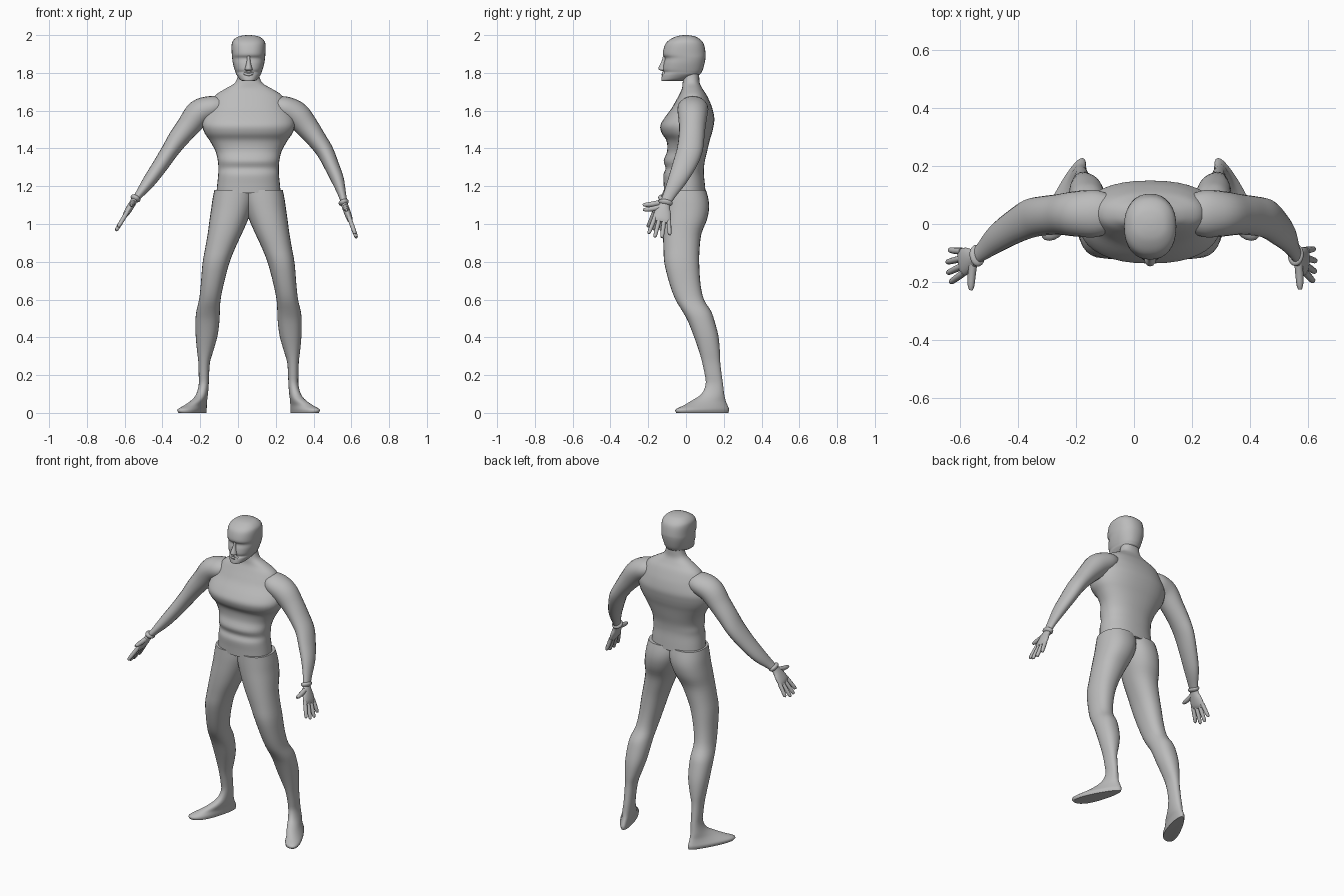
import bpy, bmesh, math
from mathutils import Vector

CX = 0.056  # centre line of the body
skin = bpy.data.materials.new("grey")
skin.diffuse_color = (0.5, 0.5, 0.5, 1)


def smooth_rows(rows, steps):
    """Catmull-Rom resampling of a list of number rows."""
    out = []
    for i in range(len(rows) - 1):
        a, b, c, d = (rows[max(i - 1, 0)], rows[i], rows[i + 1],
                      rows[min(i + 2, len(rows) - 1)])
        for s in range(steps):
            t = s / steps
            out.append([q + 0.5 * t * (r - p + t * (2 * p - 5 * q + 4 * r - w
                        + t * (3 * (q - r) + w - p)))
                        for p, q, r, w in zip(a, b, c, d)])
    return out + [list(rows[-1])]


def skin_rings(name, rings):
    """Bridge rings of points into a capped, smooth surface."""
    bm = bmesh.new()
    loops = [[bm.verts.new(p) for p in ring] for ring in rings]
    n = len(loops[0])
    for a, b in zip(loops, loops[1:]):
        for i in range(n):
            j = (i + 1) % n
            bm.faces.new((a[i], a[j], b[j], b[i]))
    bm.faces.new(loops[0])
    bm.faces.new(loops[-1])
    bmesh.ops.recalc_face_normals(bm, faces=bm.faces)
    me = bpy.data.meshes.new(name)
    bm.to_mesh(me)
    bm.free()
    me.materials.append(skin)
    ob = bpy.data.objects.new(name, me)
    bpy.context.collection.objects.link(ob)
    bpy.ops.object.select_all(action='DESELECT')
    ob.select_set(True)
    bpy.context.view_layer.objects.active = ob
    bpy.ops.object.shade_smooth_by_angle(angle=math.radians(50))
    return ob


def spow(v, e):
    return math.copysign(abs(v) ** e, v)


def stack(name, rows, side=1, power=2.0, sides=28, steps=4):
    """Horizontal sections: z, x min, x max, y front, y back, skew, toe widening, tilt."""
    rings = []
    for z, x0, x1, y0, y1, skew, taper, tilt in smooth_rows(
            [tuple(r) + (0,) * (8 - len(r)) for r in rows], steps):
        cx, cy, ring = (x0 + x1) / 2, (y0 + y1) / 2, []
        for k in range(sides):
            a = 2 * math.pi * k / sides
            c, s = spow(math.cos(a), 2 / power), spow(math.sin(a), 2 / power)
            y = cy + s * (y1 - y0) / 2
            x = cx + c * (x1 - x0) / 2 * (1 - taper * s) + skew * (y - cy)
            ring.append((CX + side * x, y, z + tilt * (y - cy)))
        rings.append(ring)
    return skin_rings(name, rings)


def tube(name, rows, sides=20, steps=4):
    """Path sections: x, y, z, radius in the xz plane, radius along y."""
    pts = smooth_rows(rows, steps)
    rings = []
    for i, (x, y, z, ra, rb) in enumerate(pts):
        t = (Vector(pts[min(i + 1, len(pts) - 1)][:3]) - Vector(pts[max(i - 1, 0)][:3])).normalized()
        u = Vector((0, 1, 0))
        u = (u - t * u.dot(t)).normalized()
        if abs(t.y) > 0.85:
            u = Vector((1, 0, 0))
            u = (u - t * u.dot(t)).normalized()
        v = t.cross(u)
        rings.append([Vector((x, y, z)) + u * rb * math.cos(2 * math.pi * k / sides)
                      + v * ra * math.sin(2 * math.pi * k / sides) for k in range(sides)])
    return skin_rings(name, rings)


def sym(z, hw, y0, y1, tilt=0):
    return (z, -hw, hw, y0, y1, 0, 0, tilt)


# Torso with chest, ribs and sloping shoulders, up into the neck
stack("torso", [
    sym(1.165, .17, -.117, .104), sym(1.21, .166, -.118, .10),
    sym(1.26, .161, -.12, .095), sym(1.295, .16, -.108, .095),
    sym(1.335, .163, -.118, .10), sym(1.385, .175, -.100, .112),
    sym(1.44, .205, -.103, .125), sym(1.48, .232, -.128, .137),
    sym(1.52, .245, -.136, .146), sym(1.56, .24, -.115, .15),
    sym(1.61, .212, -.078, .14), sym(1.65, .195, -.055, .125),
    sym(1.685, .172, -.036, .108), sym(1.715, .125, -.022, .088),
    sym(1.745, .075, -.018, .073), sym(1.78, .058, -.015, .07),
    sym(1.82, .056, -.015, .07)], power=2.3, sides=36)

# Head, from jaw to crown
stack("head", [
    sym(1.757, .03, -.126, -.01), sym(1.765, .046, -.131, .015, .06),
    sym(1.79, .064, -.126, .07), sym(1.803, .069, -.117, .082),
    sym(1.82, .075, -.122, .09), sym(1.85, .083, -.118, .098),
    sym(1.877, .087, -.111, .103), sym(1.90, .089, -.123, .104),
    sym(1.945, .09, -.113, .097), sym(1.97, .083, -.094, .083),
    sym(1.99, .06, -.06, .055), sym(1.998, .03, -.03, .025),
    sym(2.0, .004, -.004, .002)], power=2.3, sides=32)
# Nose wedge and lips
stack("nose", [
    sym(1.81, .008, -.126, -.10), sym(1.817, .020, -.144, -.10),
    sym(1.83, .017, -.145, -.10), sym(1.86, .010, -.130, -.10),
    sym(1.89, .008, -.122, -.10)], sides=12)
stack("lips", [
    sym(1.783, .012, -.127, -.10), sym(1.79, .026, -.131, -.10),
    sym(1.797, .028, -.127, -.10), sym(1.803, .022, -.129, -.10),
    sym(1.809, .008, -.122, -.10)], sides=14)

# Legs and feet, offsets from the centre line
LEG = [
    (0.0, .245, .335, -.052, .224, -.40, .3),
    (0.018, .243, .34, -.056, .228, -.40, .3),
    (0.04, .237, .317, -.012, .22, -.36, .2),
    (0.065, .226, .295, .03, .21, -.26, .1),
    (0.10, .216, .276, .082, .202, -.1),
    (0.15, .211, .264, .104, .196),
    (0.20, .209, .264, .10, .189),
    (0.27, .204, .266, .085, .181),
    (0.33, .186, .273, .068, .179),
    (0.41, .164, .28, .04, .171),
    (0.49, .154, .281, .008, .15),
    (0.54, .152, .276, -.02, .132),
    (0.60, .148, .262, -.056, .095),
    (0.68, .132, .253, -.086, .077),
    (0.79, .103, .244, -.114, .07),
    (0.87, .072, .230, -.119, .072),
    (0.95, .035, .216, -.122, .082),
    (1.02, .004, .207, -.122, .110),
    (1.08, -.018, .198, -.120, .122),
    (1.13, -.03, .191, -.118, .119),
    (1.18, -.03, .181, -.115, .106)]
for side, label in ((1, "left"), (-1, "right")):
    stack(label + "_leg", LEG, side, power=2.25, steps=3)


def hand(label, wrist, tip):
    """Cuff, palm, four fanned fingers and a thumb along the wrist-to-tip line."""
    w = Vector(wrist)
    d = (Vector(tip) - w).normalized()
    u = Vector((0, -1, 0))
    u = (u - d * u.dot(d)).normalized()

    def at(along, across, ra, rb):
        return tuple(w + d * along + u * across) + (ra, rb)

    tube(label + "_cuff", [at(-.022, 0, .018, .028), at(-.016, 0, .027, .037),
                           at(-.006, 0, .027, .037), at(.004, 0, .018, .028)], steps=2)
    tube(label + "_palm", [at(-.01, 0, .017, .027), at(.02, .003, .018, .033),
                           at(.05, .003, .018, .044), at(.085, .002, .016, .049),
                           at(.103, .002, .010, .045)], steps=3)
    for n, (base, end, reach) in enumerate(((-.037, -.056, .165), (-.012, -.02, .188),
                                            (.014, .017, .192), (.039, .052, .18))):
        tube(label + "_finger_%d" % (n + 1),
             [at(.085, base, .012, .012), at((.085 + reach) / 2, (base + end) / 2, .012, .0115),
              at(reach - .006, end, .010, .0095), at(reach, end, .005, .005)], sides=10, steps=2)
    tube(label + "_thumb", [at(.018, .018, .014, .014), at(.038, .058, .014, .014),
                            at(.05, .093, .0115, .0115), at(.054, .108, .006, .006)],
         sides=10, steps=2)


# Arms: the two hang at different angles
tube("left_arm", [
    (.205, .036, 1.625, .052, .07), (.25, .036, 1.612, .064, .082),
    (.31, .035, 1.577, .071, .078), (.365, .033, 1.515, .062, .07),
    (.415, .028, 1.45, .052, .068), (.46, .018, 1.385, .046, .068),
    (.495, -.010, 1.31, .040, .062), (.527, -.045, 1.235, .034, .05),
    (.55, -.085, 1.16, .022, .034), (.563, -.11, 1.11, .017, .027)])
hand("left", (.563, -.11, 1.105), (.63, -.15, .92))

tube("right_arm", [
    (-.093, .036, 1.625, .052, .07), (-.138, .036, 1.615, .064, .082),
    (-.205, .035, 1.588, .071, .078), (-.262, .033, 1.52, .062, .07),
    (-.316, .028, 1.452, .054, .068), (-.362, .018, 1.385, .046, .068),
    (-.415, -.010, 1.305, .041, .06), (-.475, -.05, 1.22, .034, .05),
    (-.522, -.092, 1.158, .022, .034), (-.545, -.11, 1.13, .017, .027)])
hand("right", (-.548, -.112, 1.127), (-.64, -.15, .975))
